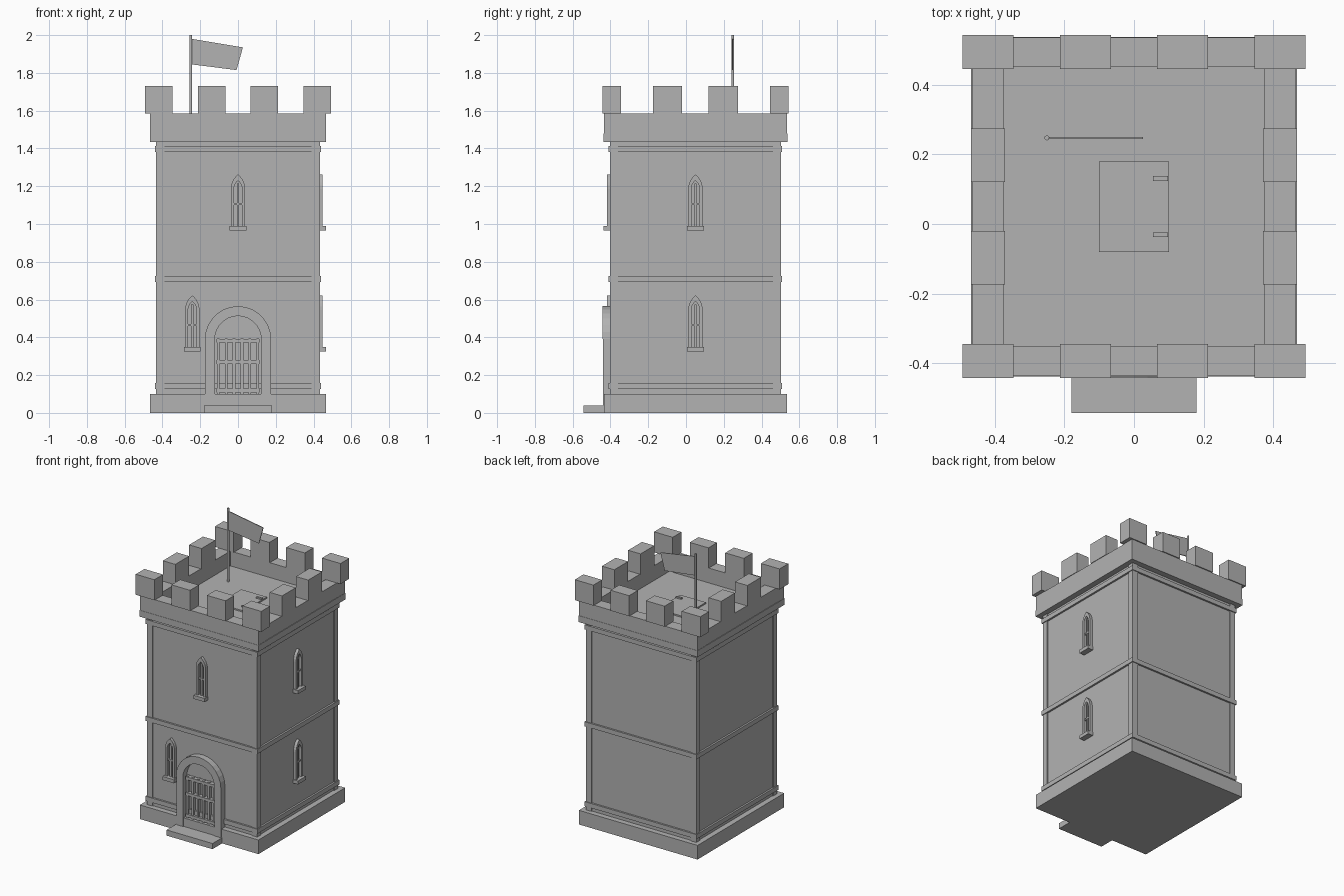
import bpy, bmesh, math

if "Cube" in bpy.data.objects:
    bpy.data.objects.remove(bpy.data.objects["Cube"], do_unlink=True)

CY = 0.05  # depth centre of the tower body

stone = bpy.data.materials.new("plain_grey")
stone.use_nodes = True
GREY = (0.448, 0.448, 0.448, 1)
stone.diffuse_color = GREY
stone.node_tree.nodes["Principled BSDF"].inputs["Base Color"].default_value = GREY


def finish(name, bm):
    bmesh.ops.recalc_face_normals(bm, faces=bm.faces)
    mesh = bpy.data.meshes.new(name)
    bm.to_mesh(mesh)
    bm.free()
    mesh.materials.append(stone)
    obj = bpy.data.objects.new(name, mesh)
    bpy.context.collection.objects.link(obj)
    return obj


def box(name, x, y, z):
    """Box from (low, high) ranges, y measured from the tower centre."""
    bm = bmesh.new()
    bmesh.ops.create_cube(bm, size=1)
    for v in bm.verts:
        for i, (lo, hi) in enumerate((x, y, z)):
            v.co[i] = hi if v.co[i] > 0 else lo
        v.co.y += CY
    return finish(name, bm)


def slab(name, hx, hy, z):
    return box(name, (-hx, hx), (-hy, hy), z)


def front(u, z, d):
    return (u, CY - d, z)


def side(u, z, d):
    return (d, CY + u, z)


def prism(name, place, points, d0, d1):
    """Extruded outline, placed on a wall between two depths."""
    bm = bmesh.new()
    a = [bm.verts.new(place(u, z, d0)) for u, z in points]
    b = [bm.verts.new(place(u, z, d1)) for u, z in points]
    bm.faces.new(a)
    bm.faces.new(b)
    n = len(points)
    for i in range(n):
        j = (i + 1) % n
        bm.faces.new((a[i], a[j], b[j], b[i]))
    return finish(name, bm)


def ring(name, place, outer, inner, d0, d1):
    """Extruded frame between two matching outlines."""
    bm = bmesh.new()
    loops = [[bm.verts.new(place(u, z, d)) for u, z in pts]
             for pts, d in ((outer, d0), (outer, d1), (inner, d1), (inner, d0))]
    n = len(outer)
    for k in range(4):
        p, q = loops[k], loops[(k + 1) % 4]
        for i in range(n):
            j = (i + 1) % n
            bm.faces.new((p[i], p[j], q[j], q[i]))
    return finish(name, bm)


def rect(u0, u1, z0, z1):
    return [(u0, z0), (u1, z0), (u1, z1), (u0, z1)]


def gothic(cu, z0, w, spring, apex, steps=5):
    """Pointed arch outline."""
    rise = apex - spring
    r = (rise * rise + w * w) / (2 * w)
    end = math.asin(rise / r)
    half = [(w - r + r * math.cos(end * i / steps),
             spring + r * math.sin(end * i / steps)) for i in range(steps + 1)]
    pts = [(-w, z0), (w, z0)] + half + [(-u, z) for u, z in half[-2::-1]]
    return [(cu + u, z) for u, z in pts[1:-1]] + [(cu - w, spring), (cu - w, z0)]


# Foundation, wall core and front step
slab("foundation", 0.465, 0.485, (0, 0.1))
slab("wall_core", 0.426, 0.446, (0.1, 1.44))
box("front_step", (-0.18, 0.18), (-0.5925, -0.48), (0, 0.04))

# Corner posts and horizontal bands
for sx in (-1, 1):
    for sy in (-1, 1):
        box("corner_post", sorted((sx * 0.39, sx * 0.433)),
            sorted((sy * 0.41, sy * 0.453)), (0.1, 1.435))
for z in (0.127, 0.693, 1.38):
    slab("wall_band", 0.439, 0.459, (z, z + 0.032))

# Cornice slab, which is also the roof floor
slab("cornice", 0.467, 0.487, (1.435, 1.48))

# Parapet walls and merlons
for s in (-1, 1):
    box("long_parapet", (-0.465, 0.465), sorted((s * 0.4, s * 0.485)), (1.48, 1.585))
    box("side_parapet", sorted((s * 0.375, s * 0.463)), (-0.4, 0.4), (1.48, 1.585))
    for cx in (-0.419, -0.139, 0.139, 0.419):
        box("merlon", (cx - 0.073, cx + 0.073), sorted((s * 0.395, s * 0.4925)), (1.585, 1.73))
    for cy in (-0.147, 0.147):
        box("side_merlon", sorted((s * 0.37, s * 0.467)), (cy - 0.077, cy + 0.077), (1.585, 1.73))

# Trapdoor with hinges
slab("trapdoor", 0.1, 0.13, (1.48, 1.49))
for cy in (-0.081, 0.081):
    box("trapdoor_hinge", (0.055, 0.098), (cy - 0.007, cy + 0.007), (1.49, 1.5))

# Flagpole and flag
bm = bmesh.new()
bmesh.ops.create_cone(bm, cap_ends=True, segments=12, radius1=0.007, radius2=0.007, depth=0.52)
bmesh.ops.translate(bm, verts=bm.verts, vec=(-0.25, 0.247, 1.74))
finish("flagpole", bm)
prism("flag", front, [(-0.245, 1.845), (-0.008, 1.815), (0.026, 1.935), (-0.245, 1.98)],
      -0.2, -0.194)


# Pointed windows
def window(place, wall, cu, z):
    ring("window_frame", place,
         gothic(cu, z + 0.02, 0.038, z + 0.22, z + 0.297),
         gothic(cu, z + 0.025, 0.022, z + 0.22, z + 0.265), wall - 0.02, wall + 0.009)
    prism("window_sill", place, rect(cu - 0.044, cu + 0.044, z, z + 0.025),
          wall - 0.02, wall + 0.028)
    prism("window_mullion", place, rect(cu - 0.006, cu + 0.006, z + 0.02, z + 0.25),
          wall - 0.02, wall + 0.002)
    prism("window_crossbar", place, rect(cu - 0.03, cu + 0.03, z + 0.136, z + 0.146),
          wall - 0.02, wall + 0.004)


window(front, 0.458, 0, 0.965)
window(front, 0.458, -0.242, 0.325)
for z in (0.965, 0.325):
    window(side, 0.438, 0, z)

# Doorway jambs and arch stones
R_OUT, R_IN, SPRING, STONES = 0.175, 0.123, 0.39, 7
for s in (-1, 1):
    lo, hi = sorted((s * R_IN, s * R_OUT))
    prism("door_jamb", front, rect(lo, hi, 0.04, SPRING), 0.44, 0.49)
for k in range(STONES):
    angles = [math.pi * (k + t / 2) / STONES for t in range(3)]
    arc = [(R_OUT, a) for a in angles] + [(R_IN, a) for a in reversed(angles)]
    prism("arch_stone", front,
          [(r * math.cos(a), SPRING + r * math.sin(a)) for r, a in arc], 0.44, 0.492)

# Portcullis
for i in range(6):
    u = -0.105 + 0.042 * i
    prism("gate_bar", front, rect(u - 0.007, u + 0.007, 0.1, 0.395), 0.44, 0.47)
for z in (0.118, 0.27, 0.382):
    prism("gate_rail", front, rect(-0.115, 0.115, z - 0.01, z + 0.01), 0.44, 0.476)
